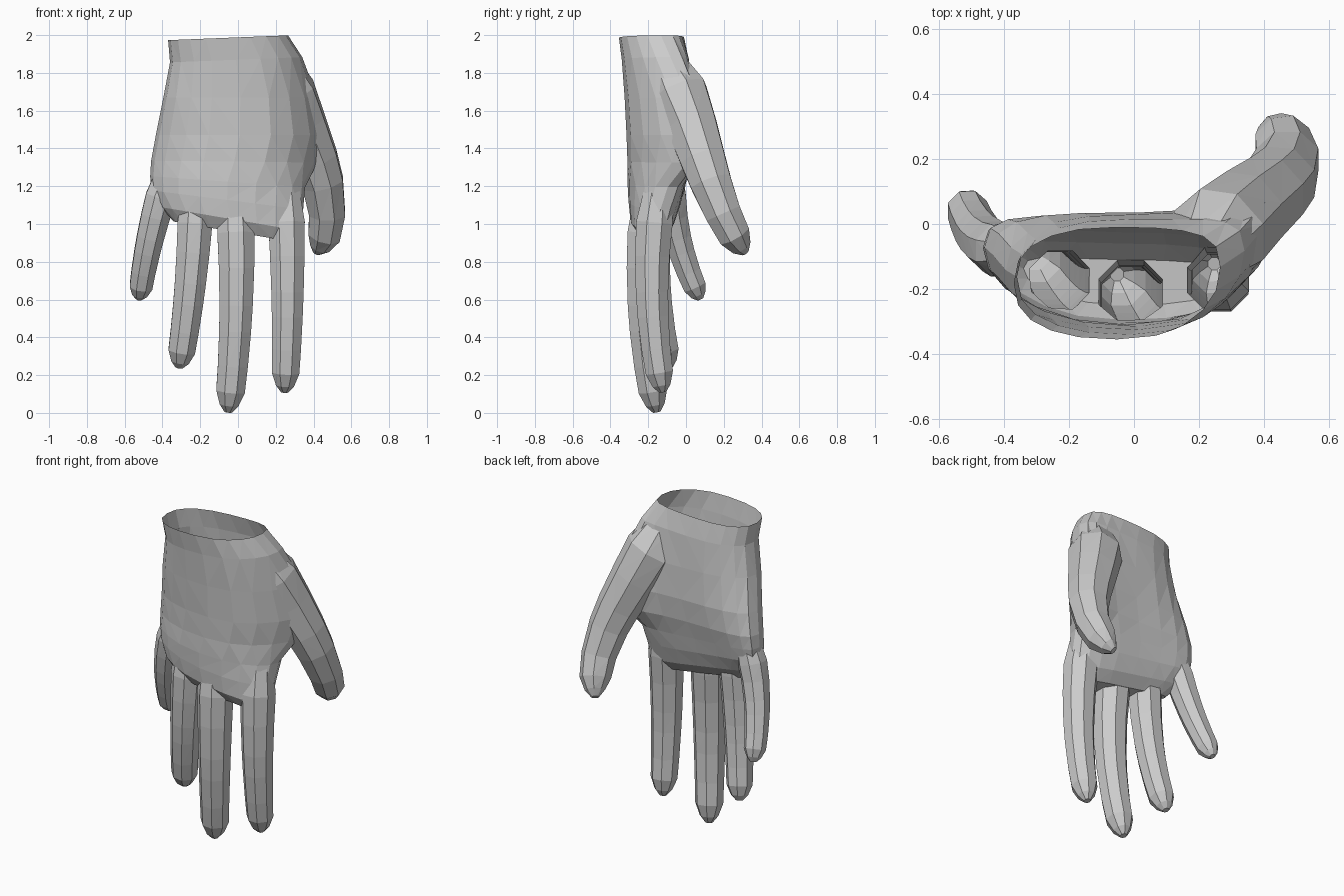
import bpy, bmesh
from math import cos, sin, pi
from mathutils import Vector

if "Cube" in bpy.data.objects:
    bpy.data.objects.remove(bpy.data.objects["Cube"])


def loft(name, rings):
    """Closed flat-shaded solid through equal-length rings of points."""
    bm = bmesh.new()
    vr = [[bm.verts.new(p) for p in r] for r in rings]
    n = len(vr[0])
    for a, b in zip(vr, vr[1:]):
        for i in range(n):
            j = (i + 1) % n
            bm.faces.new((a[i], a[j], b[j], b[i]))
    bm.faces.new(vr[0])
    bm.faces.new(vr[-1])
    bmesh.ops.triangulate(bm, faces=[f for f in bm.faces if len(f.verts) == 4])
    bmesh.ops.recalc_face_normals(bm, faces=bm.faces)
    me = bpy.data.meshes.new(name)
    bm.to_mesh(me)
    bm.free()
    ob = bpy.data.objects.new(name, me)
    bpy.context.collection.objects.link(ob)
    return ob


def power(v, e):
    return abs(v) ** e * (1 if v >= 0 else -1)


def palm_ring(z, xl, xr, yf, yb, bend, n=20):
    """Rounded section; bend sweeps the thumb side back, the outer side arches."""
    arch = max(0, min(.085, (1.7 - z) * .2, (z - .8) * .28))
    tilt = .04 if z > 1.8 else -max(0, min(.17, (1.35 - z) * .55))
    pts = []
    for i in range(n):
        t = 2 * pi * i / n
        u, v = power(cos(t), 0.85), power(sin(t), 0.8)
        x = (xl + xr) / 2 + (xr - xl) / 2 * u
        y = (yf + yb) / 2 + (yb - yf) / 2 * v
        y += bend * u ** 2.5 if u > 0 else arch * u * u
        pts.append((x, y, z + tilt * x))
    return pts


def curve_point(ctrl, t):
    """Smooth curve passing through evenly spaced control points."""
    m = len(ctrl) - 1
    p = Vector()
    for i, c in enumerate(ctrl):
        w = 1
        for j in range(m + 1):
            if j != i:
                w *= (t * m - j) / (i - j)
        p += w * Vector(c)
    return p


def digit(name, radius, taper, root, *ctrl, n=8):
    """Tapering tube with a rounded tip."""
    rings = []
    for t in (0, .17, .33, .5, .62, .78, .9, .965, 1):
        c = curve_point(ctrl, t)
        d = (curve_point(ctrl, t + .02) - curve_point(ctrl, t - .02)).normalized()
        side = (Vector((1, 0, 0)) - d * d.x).normalized()
        up = d.cross(side)
        r = radius * (1 - taper * t) * 1.05
        r *= root if t == 0 else .28 if t == 1 else .68 if t > .95 else 1
        rings.append([c + side * r * cos(2 * pi * (k + .5) / n)
                      + up * r * sin(2 * pi * (k + .5) / n) for k in range(n)])
    return loft(name, rings)


# palm and wrist: height, left, right, front, back, thumb-side bend
hand = loft("hand", [palm_ring(*s) for s in (
    (1.988, -.37, .265, -.355, -.01, .05),
    (1.87, -.36, .34, -.34, .015, .08),
    (1.67, -.395, .42, -.325, .03, .16),
    (1.47, -.435, .455, -.315, .035, .19),
    (1.33, -.46, .42, -.31, .02, .15),
    (1.22, -.465, .355, -.31, -.005, .06),
    (1.12, -.46, .345, -.305, -.025, .03),
    (1.02, -.41, .335, -.295, -.06, .02),
    (.955, -.34, .29, -.25, -.11, .01))])

# thumb and fingers: radius, taper, root scale, then points from root to tip
digits = [
    digit("thumb", .165, .52, .6, (.2, -.12, 1.87), (.335, .03, 1.52),
          (.46, .15, 1.17), (.415, .312, .85)),
    digit("index_finger", .105, .32, .7, (.25, -.145, 1.2), (.262, -.18, .64),
          (.247, -.122, .11)),
    digit("middle_finger", .107, .3, .8, (-.02, -.19, 1.15), (-.01, -.22, .57),
          (-.052, -.155, .005)),
    digit("ring_finger", .1, .3, .8, (-.22, -.165, 1.17), (-.252, -.165, .69),
          (-.312, -.088, .24)),
    digit("little_finger", .088, .33, .8, (-.375, -.085, 1.25), (-.464, -.045, .93),
          (-.523, .077, .602)),
]

# weld every digit into the palm
for d in digits:
    m = hand.modifiers.new(d.name, 'BOOLEAN')
    m.operation, m.solver, m.object = 'UNION', 'EXACT', d
bpy.context.view_layer.update()
dg = bpy.context.evaluated_depsgraph_get()
me = bpy.data.meshes.new_from_object(hand.evaluated_get(dg))
hand.modifiers.clear()
hand.data = me
for d in digits:
    bpy.data.objects.remove(d)

# open the wrist
bm = bmesh.new()
bm.from_mesh(me)
top = [f for f in bm.faces if all(v.co.z > 1.96 for v in f.verts)]
bmesh.ops.delete(bm, geom=top, context='FACES')
bm.to_mesh(me)
bm.free()
